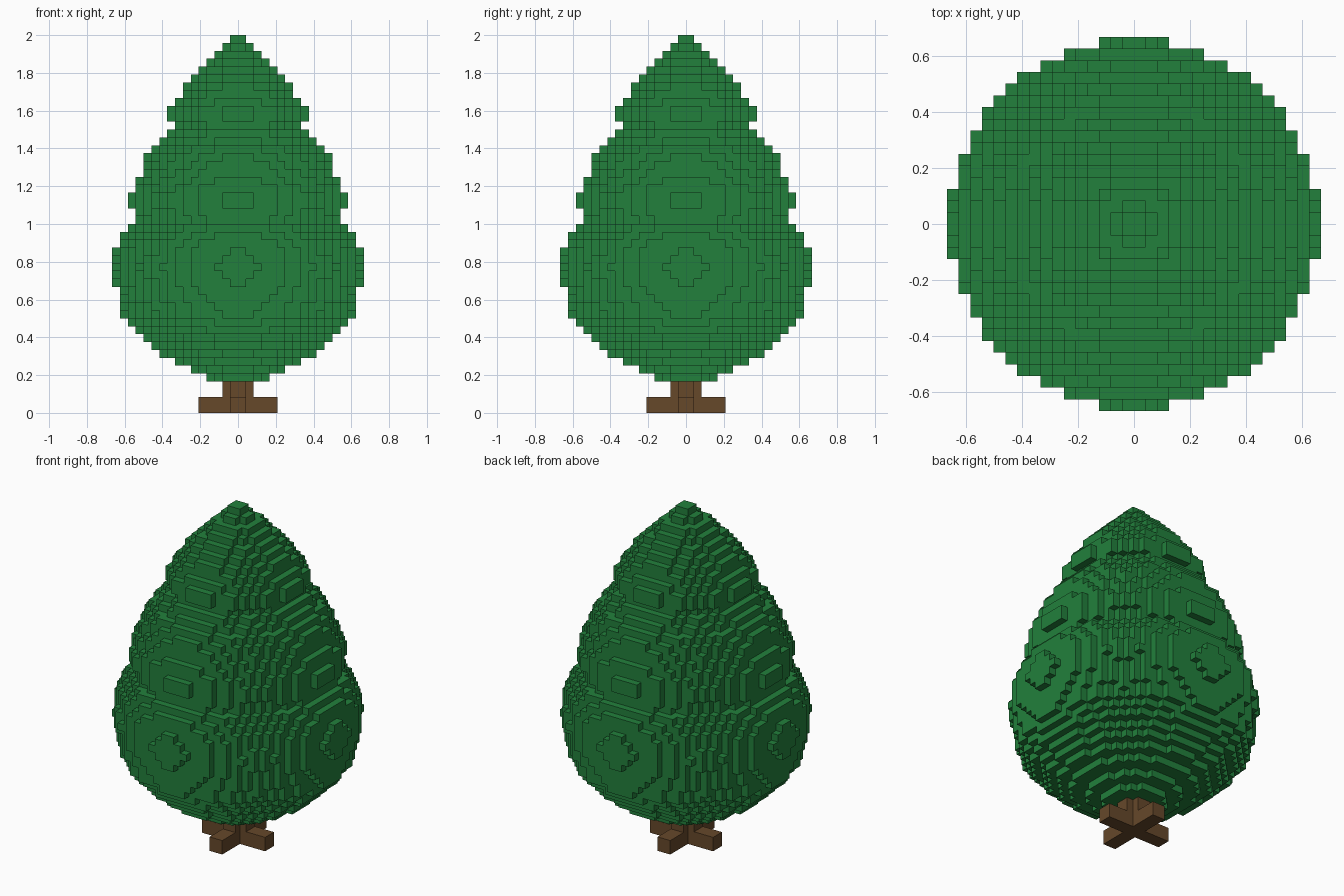
import bpy, bmesh, math

cube = bpy.data.objects.get("Cube")
if cube:
    bpy.data.objects.remove(cube, do_unlink=True)

LAYERS = 48
VOXEL = 2 / LAYERS


def make_material(name, colour):
    mat = bpy.data.materials.new(name)
    mat.use_nodes = True
    mat.diffuse_color = colour
    for node in mat.node_tree.nodes:
        if node.type == 'BSDF_PRINCIPLED':
            node.inputs["Base Color"].default_value = colour
    return mat


def voxel_object(name, cells, material):
    """Skin a set of grid cells with outward faces on exposed sides only."""
    bm = bmesh.new()
    corners = {}

    def corner(point):
        if point not in corners:
            corners[point] = bm.verts.new([c * VOXEL for c in point])
        return corners[point]

    for cell in sorted(cells):
        for axis in range(3):
            u, v = (axis + 1) % 3, (axis + 2) % 3
            for side in (0, 1):
                neighbour = list(cell)
                neighbour[axis] += 2 * side - 1
                if tuple(neighbour) in cells:
                    continue
                quad = []
                for du, dv in ((0, 0), (1, 0), (1, 1), (0, 1)):
                    point = list(cell)
                    point[axis] += side
                    point[u] += du
                    point[v] += dv
                    quad.append(corner(tuple(point)))
                bm.faces.new(quad if side else quad[::-1])

    mesh = bpy.data.meshes.new(name)
    bm.to_mesh(mesh)
    bm.free()
    mesh.materials.append(material)
    obj = bpy.data.objects.new(name, mesh)
    bpy.context.collection.objects.link(obj)
    return obj


def disc(radius, layer):
    """Grid cells of one layer whose centres lie within the radius."""
    reach = math.ceil(radius) + 1
    return {(i, j, layer)
            for i in range(-reach, reach) for j in range(-reach, reach)
            if math.hypot(i + 0.5, j + 0.5) < radius}


def block(x0, x1, y0, y1, z0, z1):
    return {(i, j, k) for i in range(x0, x1)
            for j in range(y0, y1) for k in range(z0, z1)}


def radius_at(profile, layer):
    for (k0, r0), (k1, r1) in zip(profile, profile[1:]):
        if k0 <= layer <= k1:
            return r0 + (r1 - r0) * (layer - k0) / (k1 - k0)


green = make_material("leaf green", (0.016, 0.216, 0.045, 1))
brown = make_material("bark brown", (0.133, 0.065, 0.023, 1))

# Foliage: three overlapping bulging tiers, as (layer, radius) in voxels
profile = [
    (4, 4), (6, 8), (7, 9.8), (8, 11), (10, 13), (11, 13.9), (12, 14.6),
    (15, 15.4), (18, 15.75), (20, 15.55), (21, 15.2), (22, 14.75), (23, 14.1),
    (24, 13), (25, 13.3), (26, 13.6), (27, 13.65), (28, 13.35), (30, 12.4),
    (32, 11.65), (33, 11), (35, 9.2),
    (36, 8.3), (37, 8.8), (38, 8.8), (39, 8.2), (41, 6.7), (42, 6), (47, 1),
]
foliage = set()
for layer in range(4, LAYERS):
    foliage |= disc(radius_at(profile, layer), layer)
voxel_object("foliage", foliage, green)

# Trunk with four roots forming a cross at the ground
trunk = block(-2, 2, -1, 1, 0, 4) | block(-1, 1, -2, 2, 0, 4)
roots = block(-5, 5, -1, 1, 0, 2) | block(-1, 1, -5, 5, 0, 2)
voxel_object("trunk_and_roots", trunk | roots, brown)
